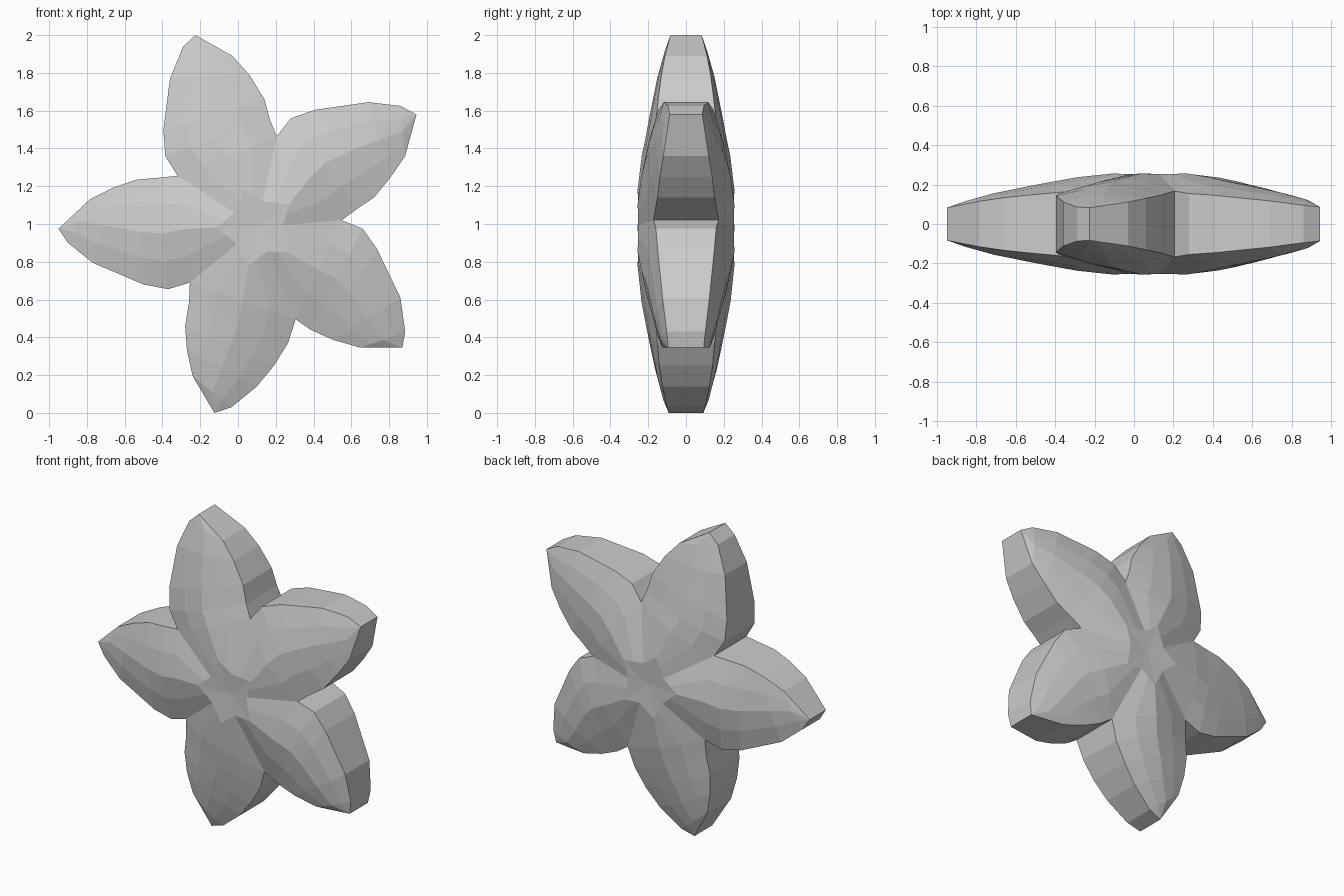
import bpy, bmesh
from mathutils import Vector

if "Cube" in bpy.data.objects:
    bpy.data.objects.remove(bpy.data.objects["Cube"])

CX, CZ = 0.10, 0.983          # hub centre in the front plane

# Each arm, clockwise: starting valley, four edge points, tip, four edge points back
ARMS = [
    [(-.32, 1.255), (-.385, 1.36), (-.395, 1.5), (-.36, 1.77), (-.29, 1.94), (-.225, 2.0),
     (-.03, 1.89), (.06, 1.79), (.14, 1.66), (.17, 1.55)],
    [(.205, 1.465), (.28, 1.56), (.41, 1.605), (.69, 1.645), (.86, 1.625), (.945, 1.58),
     (.885, 1.36), (.81, 1.25), (.72, 1.14), (.63, 1.08)],
    [(.55, 1.02), (.66, .975), (.735, .87), (.86, .61), (.885, .43), (.87, .345),
     (.65, .345), (.51, .385), (.44, .415), (.385, .44)],
    [(.305, .495), (.265, .37), (.19, .25), (.10, .14), (-.035, .03), (-.125, 0),
     (-.24, .195), (-.27, .33), (-.28, .46), (-.26, .58)],
    [(-.255, .69), (-.37, .655), (-.50, .68), (-.77, .795), (-.90, .90), (-.95, .975),
     (-.785, 1.13), (-.655, 1.195), (-.535, 1.235), (-.42, 1.245)],
]
# Half thickness against distance from the hub
RIDGE = [(0, .245), (.2, .257), (.4, .236), (.63, .193), (.83, .152), (1.07, .083)]
EDGE = [(.45, .172), (.6, .155), (.75, .14), (.9, .115), (1.05, .083)]


def sample(table, r):
    if r <= table[0][0]:
        return table[0][1]
    for (a, ya), (b, yb) in zip(table, table[1:]):
        if r <= b:
            return ya + (yb - ya) * (r - a) / (b - a)
    return table[-1][1]


def lift(p, table):
    r = (Vector(p) - Vector((CX, CZ))).length
    return Vector((p[0], sample(table, r), p[1]))


def row(left, ridge, right):
    """Five points across an arm, slightly rounded towards the ridge."""
    pts = [left]
    for side in (left, right):
        m = side.lerp(ridge, .5)
        m.y = side.y + (ridge.y - side.y) * .65
        pts.append(m)
    return [left, pts[1], ridge, pts[2], right]


def toward(p, r):
    """Hub point at distance r in the direction of p."""
    c = Vector((CX, CZ))
    return lift(c + (Vector(p) - c).normalized() * r, RIDGE)


bm = bmesh.new()


def face(pts):
    bm.faces.new([bm.verts.new(p) for p in pts])


def flip(p):
    return Vector((p.x, -p.y, p.z))


def both(pts):
    """Same face on the back and on the front."""
    face(pts)
    face([flip(p) for p in reversed(pts)])


core = Vector((CX, .245, CZ))
for k, arm in enumerate(ARMS):
    loop = arm + [ARMS[(k + 1) % 5][0]]
    tip = lift(loop[5], EDGE)
    # hub row, then rows from the valleys out to the tip
    hub = [toward(loop[0], .14), toward(loop[5], .21), toward(loop[10], .14)]
    rows = [[hub[0], hub[0].lerp(hub[1], .5), hub[1], hub[1].lerp(hub[2], .5), hub[2]]]
    for i in range(5):
        a, b = loop[i], loop[10 - i]
        mid = ((a[0] + b[0]) / 2, (a[1] + b[1]) / 2)
        rows.append(row(lift(a, EDGE), lift(mid, RIDGE), lift(b, EDGE)))
    for r0, r1 in zip(rows, rows[1:]):
        for j in range(4):
            both([r0[j], r0[j + 1], r1[j + 1], r1[j]])
    for j in range(4):
        both([core, rows[0][j + 1], rows[0][j]])
        both([rows[-1][j], rows[-1][j + 1], tip])
    # side wall
    for a, b in zip(loop, loop[1:]):
        a, b = lift(a, EDGE), lift(b, EDGE)
        face([a, b, flip(b), flip(a)])

bmesh.ops.remove_doubles(bm, verts=bm.verts, dist=1e-4)
bmesh.ops.recalc_face_normals(bm, faces=bm.faces)
mesh = bpy.data.meshes.new("five_arm_star")
bm.to_mesh(mesh)
bm.free()
obj = bpy.data.objects.new("five_arm_star", mesh)
bpy.context.collection.objects.link(obj)
